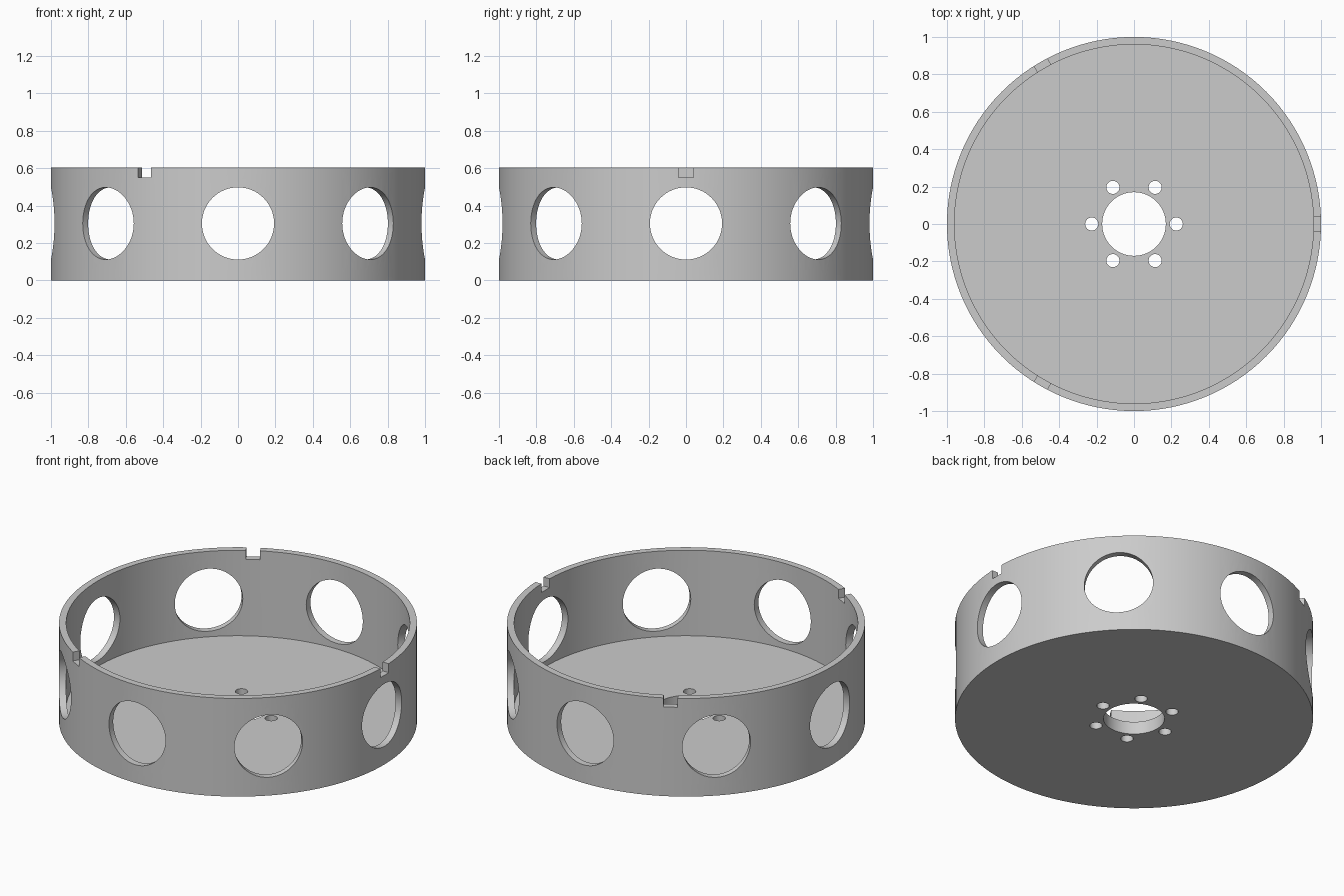
import bpy
import bmesh
import math
from mathutils import Matrix

cube = bpy.data.objects.get("Cube")
if cube:
    bpy.data.objects.remove(cube, do_unlink=True)

OUTER, INNER, BORE = 1.0, 0.96, 0.17
HEIGHT, FLOOR = 0.605, 0.078
SEGMENTS = 128

grey = bpy.data.materials.new("plain grey")
grey.use_nodes = True
grey.diffuse_color = (0.6, 0.6, 0.6, 1)
grey.node_tree.nodes["Principled BSDF"].inputs["Base Color"].default_value = (0.6, 0.6, 0.6, 1)


def to_object(bm, name):
    bmesh.ops.recalc_face_normals(bm, faces=bm.faces)
    mesh = bpy.data.meshes.new(name)
    bm.to_mesh(mesh)
    bm.free()
    mesh.materials.append(grey)
    obj = bpy.data.objects.new(name, mesh)
    bpy.context.collection.objects.link(obj)
    return obj


def spin(angle):
    return Matrix.Rotation(angle, 4, "Z")


def add_cylinder(bm, radius, depth, sides, matrix):
    bmesh.ops.create_cone(bm, cap_ends=True, segments=sides, radius1=radius,
                          radius2=radius, depth=depth, matrix=matrix)


# Open drum: wall, floor and centre bore turned from one closed profile
profile = [(BORE, 0), (OUTER, 0), (OUTER, HEIGHT),
           (INNER, HEIGHT), (INNER, FLOOR), (BORE, FLOOR)]
bm = bmesh.new()
rings = []
for i in range(SEGMENTS):
    a = math.tau * i / SEGMENTS
    rings.append([bm.verts.new((r * math.cos(a), r * math.sin(a), z)) for r, z in profile])
for i, ring in enumerate(rings):
    following = rings[(i + 1) % SEGMENTS]
    for j in range(len(profile)):
        k = (j + 1) % len(profile)
        bm.faces.new((ring[j], following[j], following[k], ring[k]))
drum = to_object(bm, "drum_body")

bm = bmesh.new()
# Eight round windows through the wall
for i in range(8):
    add_cylinder(bm, 0.193, 0.24, 64,
                 spin(math.tau * i / 8) @ Matrix.Translation((0.98, 0, 0.305))
                 @ Matrix.Rotation(math.pi / 2, 4, "Y"))
# Six bolt holes around the bore
for i in range(6):
    add_cylinder(bm, 0.035, 0.3, 32,
                 spin(math.tau * i / 6) @ Matrix.Translation((0.226, 0, FLOOR / 2)))
# Three notches in the rim
for i in range(3):
    bmesh.ops.create_cube(bm, size=1, matrix=spin(math.tau * i / 3)
                          @ Matrix.Translation((0.98, 0, 0.6))
                          @ Matrix.Diagonal((0.2, 0.08, 0.1, 1)))
cutter = to_object(bm, "hole_cutter")
cutter.hide_render = True

# Cut all openings, then drop the cutter
cut = drum.modifiers.new("openings", "BOOLEAN")
cut.operation = "DIFFERENCE"
cut.solver = "EXACT"
cut.object = cutter
for obj in bpy.context.selected_objects:
    obj.select_set(False)
bpy.context.view_layer.objects.active = drum
drum.select_set(True)
bpy.ops.object.modifier_apply(modifier=cut.name)
bpy.data.objects.remove(cutter, do_unlink=True)
bpy.ops.object.shade_smooth_by_angle(angle=math.radians(30))
